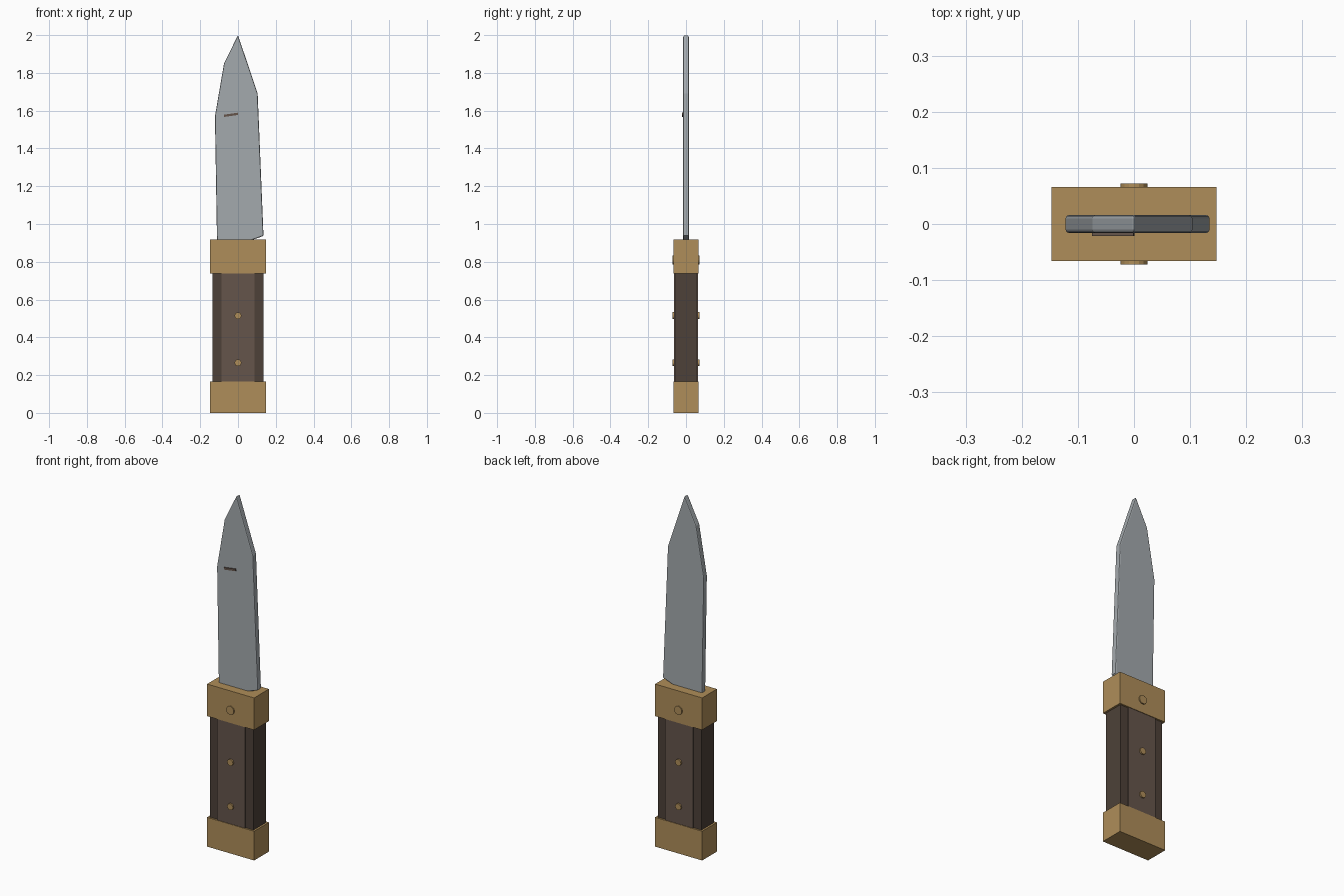
import bpy, bmesh, math

if "Cube" in bpy.data.objects:
    bpy.data.objects.remove(bpy.data.objects["Cube"])

def material(name, rgb):
    m = bpy.data.materials.new(name)
    m.diffuse_color = (*rgb, 1)
    m.use_nodes = True
    m.node_tree.nodes["Principled BSDF"].inputs["Base Color"].default_value = m.diffuse_color
    return m

BRASS = material("brass", (0.43, 0.27, 0.10))
WOOD = material("wood", (0.13, 0.09, 0.07))
DARK = material("dark_wood", (0.075, 0.053, 0.04))
STEEL = material("steel", (0.37, 0.40, 0.42))

def finish(bm, name, mat):
    bmesh.ops.recalc_face_normals(bm, faces=bm.faces)
    me = bpy.data.meshes.new(name)
    bm.to_mesh(me)
    bm.free()
    me.materials.append(mat)
    ob = bpy.data.objects.new(name, me)
    bpy.context.collection.objects.link(ob)
    return ob

def box(name, mat, x, y, z):
    """Box from (min, max) ranges."""
    bm = bmesh.new()
    bmesh.ops.create_cube(bm, size=1)
    for v in bm.verts:
        v.co = [r[0] + (c + 0.5) * (r[1] - r[0]) for c, r in zip(v.co, (x, y, z))]
    return finish(bm, name, mat)

def pin(name, z, radius, half):
    """Rivet running through the knife along y."""
    bm = bmesh.new()
    bmesh.ops.create_cone(bm, cap_ends=True, segments=16, radius1=radius,
                          radius2=radius, depth=2 * half)
    ob = finish(bm, name, BRASS)
    ob.rotation_euler.x = math.pi / 2
    ob.location.z = z
    return ob

# Blade: extruded outline with softened rim
outline = [(-0.111, 0.90), (0.06, 0.91), (0.135, 0.937), (0.104, 1.69),
           (0, 2.0), (-0.074, 1.85), (-0.122, 1.57)]
T = 0.016
bm = bmesh.new()
face = bm.faces.new([bm.verts.new((x, -T, z)) for x, z in outline])
ext = bmesh.ops.extrude_face_region(bm, geom=[face])
bmesh.ops.translate(bm, vec=(0, 2 * T, 0),
                    verts=[g for g in ext["geom"] if isinstance(g, bmesh.types.BMVert)])
blade = finish(bm, "blade", STEEL)
bev = blade.modifiers.new("rim", "BEVEL")
bev.width = 0.006
bev.segments = 2
bev.limit_method = 'ANGLE'
bev.angle_limit = math.radians(60)

# Nail nick on the front of the blade
nick = box("nail_nick", WOOD, (-0.037, 0.037), (-0.021, -0.012), (-0.006, 0.006))
nick.location = (-0.037, 0, 1.578)
nick.rotation_euler.y = math.radians(-8)

# Handle core with a raised scale on each side
box("handle_core", DARK, (-0.136, 0.136), (-0.056, 0.056), (0.15, 0.75))
for side, s in (("front", -1), ("back", 1)):
    box(side + "_scale", WOOD, (-0.087, 0.087),
        tuple(sorted((s * 0.05, s * 0.063))), (0.15, 0.75))

# Brass pommel and guard
box("pommel", BRASS, (-0.147, 0.147), (-0.066, 0.066), (0, 0.165))
box("guard", BRASS, (-0.147, 0.147), (-0.066, 0.066), (0.737, 0.918))

# Rivets
pin("guard_pin", 0.81, 0.024, 0.0725)
for i, z in enumerate((0.265, 0.515)):
    pin(f"handle_pin_{i + 1}", z, 0.018, 0.0715)
